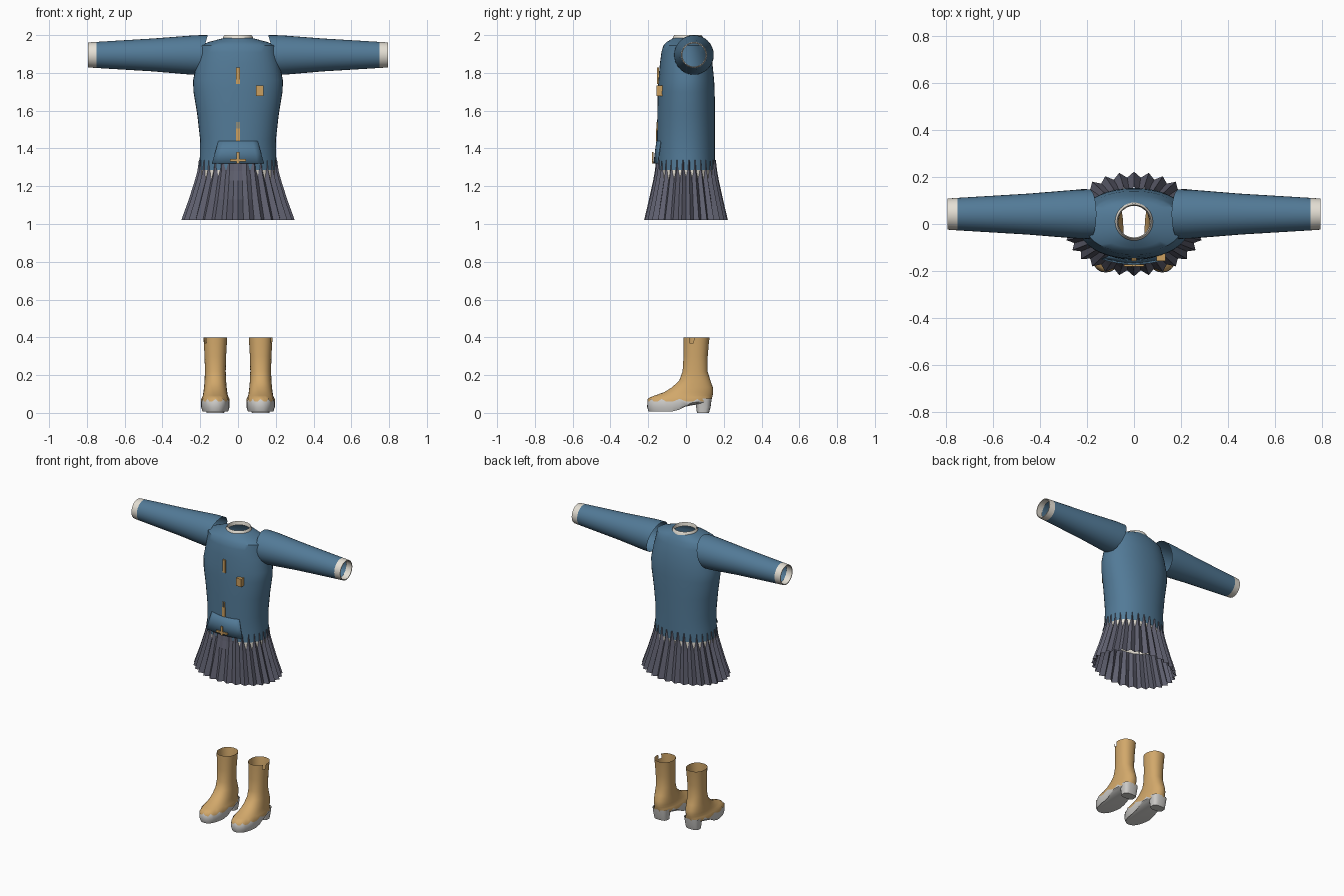
import bpy, bmesh, math
from math import sin, cos, pi, tau

if "Cube" in bpy.data.objects:
    bpy.data.objects.remove(bpy.data.objects["Cube"])


def material(name, rgb):
    m = bpy.data.materials.new(name)
    m.diffuse_color = (*rgb, 1)
    m.use_nodes = True
    m.node_tree.nodes["Principled BSDF"].inputs["Base Color"].default_value = m.diffuse_color
    return m


BLUE = material("denim blue", (0.085, 0.195, 0.31))
GREY = material("slate grey", (0.115, 0.117, 0.16))
CREAM = material("cream", (0.78, 0.74, 0.66))
TAN = material("tan leather", (0.64, 0.39, 0.145))
SOLE = material("pale sole", (0.60, 0.59, 0.57))
BRASS = material("brass", (0.60, 0.35, 0.115))


def finish(name, bm, mats, smooth=None):
    bmesh.ops.recalc_face_normals(bm, faces=bm.faces[:])
    me = bpy.data.meshes.new(name)
    bm.to_mesh(me)
    bm.free()
    ob = bpy.data.objects.new(name, me)
    bpy.context.collection.objects.link(ob)
    for m in mats:
        me.materials.append(m)
    if smooth:
        bpy.ops.object.select_all(action='DESELECT')
        ob.select_set(True)
        bpy.context.view_layer.objects.active = ob
        bpy.ops.object.shade_smooth_by_angle(angle=math.radians(smooth))
    return ob


def loft(name, rings, mats, band_mat=None, smooth=40, cap_end=False, skip=None):
    """Skin a stack of equal closed rings; band_mat gives a material per band."""
    bm = bmesh.new()
    rows = [[bm.verts.new(p) for p in ring] for ring in rings]
    n = len(rows[0])
    for r in range(len(rows) - 1):
        for i in range(n):
            if skip and skip(r, i):
                continue
            j = (i + 1) % n
            f = bm.faces.new((rows[r][i], rows[r][j], rows[r + 1][j], rows[r + 1][i]))
            f.material_index = band_mat[r] if band_mat else 0
    if cap_end:
        f = bm.faces.new(rows[-1])
        f.material_index = band_mat[-1] if band_mat else 0
    return finish(name, bm, mats, smooth)


def oval(z, rx, y0, y1, n=40, power=2.0, x=0.0):
    """Horizontal rounded ring between front y0 and back y1."""
    pts = []
    for i in range(n):
        a = tau * i / n
        c, s = cos(a), sin(a)
        c = math.copysign(abs(c) ** (2 / power), c)
        s = math.copysign(abs(s) ** (2 / power), s)
        pts.append((x + rx * c, (y0 + y1) / 2 + (y1 - y0) / 2 * s, z))
    return pts


def box(name, x0, x1, y0, y1, z0, z1, mat):
    bm = bmesh.new()
    bmesh.ops.create_cube(bm, size=1)
    for v in bm.verts:
        v.co = ((x0 + x1) / 2 + v.co.x * (x1 - x0),
                (y0 + y1) / 2 + v.co.y * (y1 - y0),
                (z0 + z1) / 2 + v.co.z * (z1 - z0))
    return finish(name, bm, [mat])


# Sweater body, open at hem and neck
body = [(1.285, .207, -.153, .153), (1.36, .202, -.153, .153), (1.45, .201, -.153, .153),
        (1.58, .216, -.152, .153), (1.70, .236, -.149, .152), (1.76, .238, -.146, .149),
        (1.85, .220, -.138, .140), (1.91, .207, -.130, .124), (1.945, .205, -.120, .112),
        (1.965, .150, -.100, .100), (1.985, .074, -.066, .086)]
loft("sweater_body", [oval(*b, power=2.15) for b in body], [BLUE])

# Pale shirt hem peeking out below the sweater
loft("shirt_hem", [oval(z, r, -f, f, power=2.15) for z, r, f in
                   ((1.30, .204, .150), (1.235, .208, .153))], [CREAM])

# Collar ring with a folded rim
loft("collar", [oval(1.975, .082, -.072, .092, 32), oval(1.99, .079, -.069, .089, 32),
                oval(2.0, .072, -.062, .082, 32), oval(1.975, .067, -.057, .077, 32)], [CREAM])

# Pleated skirt: zigzag rings that flare downwards
PLEATS = 30
skirt = []
for z, rx, ry, depth in ((1.34, .208, .158, .022), (1.28, .216, .165, .019),
                         (1.23, .230, .174, .017), (1.13, .262, .196, .018),
                         (1.02, .302, .222, .024)):
    ring = []
    for i in range(PLEATS * 2):
        a = tau * i / (PLEATS * 2) + pi / 2
        front = max(0, -sin(a)) ** 10 if z > 1.2 else 0
        d = depth * (i % 2) * (1 - .75 * front)
        ring.append(((rx - d) * cos(a), (ry - d) * sin(a), z))
    skirt.append(ring)
loft("pleated_skirt", skirt, [GREY], smooth=None)

# Sleeves with pale cuffs
for side, word in ((1, "right"), (-1, "left")):
    rings = []
    for x, r, slant in ((.19, .105, .03), (.24, .104, .012), (.45, .087, 0), (.75, .069, 0),
                        (.75, .069, 0), (.793, .066, 0), (.793, .061, 0), (.75, .062, 0)):
        zc = 1.895
        rings.append([(side * (x - slant * sin(tau * i / 32)),
                       .042 + r * cos(tau * i / 32),
                       zc + r * sin(tau * i / 32)) for i in range(32)])
    loft(word + "_sleeve", rings[:4], [BLUE])
    loft(word + "_cuff", rings[4:], [CREAM])

# Front pouch pocket: slightly bowed trapezoid panel
bm = bmesh.new()
rows = []
for z, w, y in ((1.32, .138, -.172), (1.38, .121, -.165), (1.44, .104, -.157)):
    rows.append([bm.verts.new((w * k / 4, y + .022 * (k / 4) ** 2, z)) for k in range(-4, 5)])
for lo, hi in zip(rows, rows[1:]):
    for k in range(8):
        bm.faces.new((lo[k], lo[k + 1], hi[k + 1], hi[k]))
pocket = finish("front_pocket", bm, [BLUE], 40)
solid = pocket.modifiers.new("thickness", 'SOLIDIFY')
solid.thickness = .004

# Brass fastenings down the front, and the chest badge
box("upper_fastener", -.010, .010, -.153, -.144, 1.74, 1.828, BRASS)
box("middle_fastener", -.010, .010, -.158, -.150, 1.44, 1.505, BRASS)
for s in (-1, 1):
    box("fastener_prong", s * .006 - .003, s * .006 + .003, -.157, -.149, 1.50, 1.54, BRASS)
box("lower_fastener", -.007, .007, -.180, -.172, 1.32, 1.38, BRASS)
box("lower_crossbar", -.043, .043, -.180, -.172, 1.332, 1.345, BRASS)
box("chest_badge", .096, .134, -.157, -.125, 1.678, 1.732, BRASS)


# Boots: lofted uppers and sole, with jagged welt and block heel
def sole_bottom(y):
    t = min(1, max(0, (y + .07) / .12))
    return .008 + .045 * t * t * (3 - 2 * t)


N = 36
for side, word in ((1, "right"), (-1, "left")):
    cx = side * .12
    shaft = [(.40, .063, -.013, .125), (.37, .061, -.013, .121), (.30, .057, -.013, .115),
             (.22, .055, -.018, .114), (.17, .057, -.036, .130), (.135, .060, -.075, .142),
             (.11, .063, -.115, .144), (.092, .066, -.165, .141), (.083, .070, -.190, .139)]
    rings = [oval(*s, n=N, power=2.2, x=cx) for s in shaft]
    welt = [(x, y, z + (.009 if i % 3 == 0 else -.006))
            for i, (x, y, z) in enumerate(oval(.065, .075, -.203, .135, N, 2.4, cx))]
    edge = [(x, y, max(.03, sole_bottom(y) + .004))
            for x, y, z in oval(0, .075, -.206, .132, N, 2.4, cx)]
    under = [(x, y, sole_bottom(y)) for x, y, z in oval(0, .069, -.198, .128, N, 2.4, cx)]
    rings += [welt, edge, under]
    # small notch in the outer side of the shaft top
    gap = 20 if side < 0 else N - 3
    loft(word + "_boot", rings, [TAN, SOLE], [0] * 9 + [1, 1], 45, True,
         lambda r, i: r == 0 and i in (gap, gap + 1))
    loft(word + "_heel", [oval(.075, .056, .045, .136, 24, 3, cx),
                          oval(.03, .050, .054, .130, 24, 3, cx),
                          oval(0, .047, .058, .122, 24, 3, cx)], [SOLE], cap_end=True)
